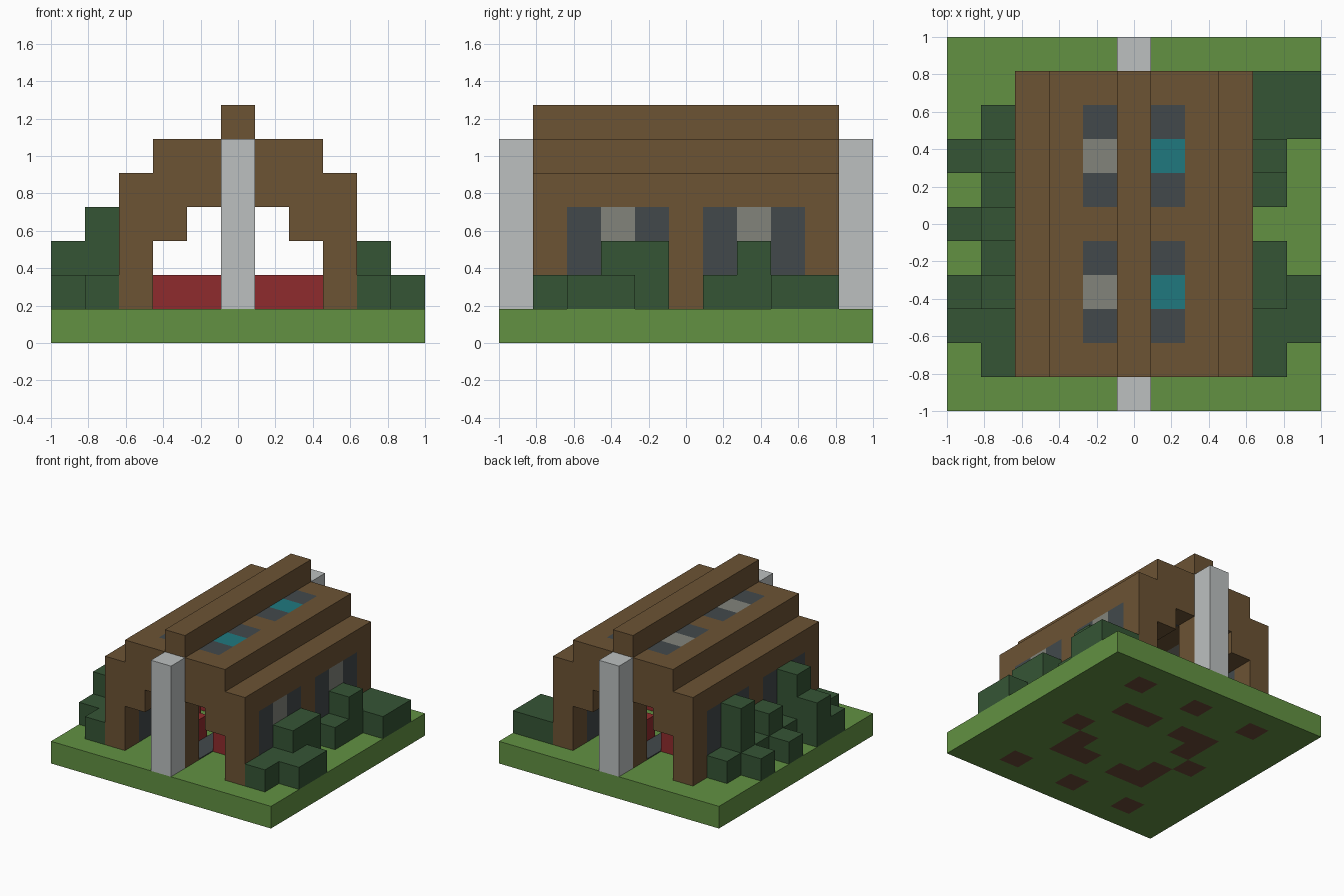
import bpy
import bmesh
from mathutils import Vector

if "Cube" in bpy.data.objects:
    bpy.data.objects.remove(bpy.data.objects["Cube"])

U = 2 / 11  # one building block


def make_material(name, hex_code):
    srgb = [int(hex_code[i:i + 2], 16) / 255 for i in (0, 2, 4)]
    colour = [c / 12.92 if c < 0.04 else ((c + 0.055) / 1.055) ** 2.4 for c in srgb] + [1]
    mat = bpy.data.materials.new(name)
    mat.use_nodes = True
    mat.diffuse_color = colour
    bsdf = next(n for n in mat.node_tree.nodes if n.type == "BSDF_PRINCIPLED")
    bsdf.inputs["Base Color"].default_value = colour
    return mat


grass = make_material("grass green", "629142")
dirt = make_material("dirt brown", "6b4c39")
wood = make_material("wood brown", "6c5334")
slate = make_material("dark slate glass", "42494b")
pale = make_material("pale grey glass", "82837b")
teal = make_material("teal glass", "20797f")
leaf = make_material("leaf green", "355535")
stone = make_material("white stone", "bcc0c0")
red = make_material("seat red", "8f2b2d")


def finish(name, bm, mats):
    bmesh.ops.recalc_face_normals(bm, faces=bm.faces)
    mesh = bpy.data.meshes.new(name)
    bm.to_mesh(mesh)
    bm.free()
    for m in mats:
        mesh.materials.append(m)
    obj = bpy.data.objects.new(name, mesh)
    bpy.context.collection.objects.link(obj)
    return obj


def add_box(bm, lo, hi):
    """Box between two corners given in block units."""
    lo, hi = Vector(lo) * U, Vector(hi) * U
    verts = bmesh.ops.create_cube(bm, size=1)["verts"]
    bmesh.ops.scale(bm, vec=hi - lo, verts=verts)
    bmesh.ops.translate(bm, vec=(lo + hi) / 2, verts=verts)


def column(bm, x, y, height):
    """One block wide stack standing on the ground slab."""
    add_box(bm, (x - .5, y - .5, 1), (x + .5, y + .5, 1 + height))


# Ground slab, with dirt patches underneath the solid blocks
dirt_cells = {(2, -1), (-2, -1), (-2, 1), (0, 4), (0, -4)}
for sy in (-1, 1):
    for sx in (-1, 1):
        dirt_cells |= {(3 * sx, 4 * sy), (3 * sx, 0), (sx, 2 * sy), (2 * sx, 2 * sy)}
bm = bmesh.new()
bmesh.ops.create_grid(bm, x_segments=11, y_segments=11, size=1)
bottom = bm.faces[:]
for f in bottom:
    c = f.calc_center_median() / U
    f.material_index = int((round(c.x), round(c.y)) in dirt_cells)
rim = [e for e in bm.edges if e.is_boundary]
edge = bmesh.ops.extrude_edge_only(bm, edges=rim)["geom"]
bmesh.ops.translate(bm, vec=(0, 0, U), verts=[v for v in edge if isinstance(v, bmesh.types.BMVert)])
bmesh.ops.contextual_create(bm, geom=[e for e in bm.edges if e.is_boundary])
for f in bm.faces:
    if f.calc_center_median().z > U * .1:
        f.material_index = 0
finish("ground_slab", bm, [grass, dirt])

# House shell: stepped arch profile swept from front to back
half = [(.5, 7), (.5, 6), (1.5, 6), (2.5, 6), (2.5, 5), (3.5, 5), (3.5, 4),
        (3.5, 1), (2.5, 1), (2.5, 3), (1.5, 3), (1.5, 4), (.5, 4)]
profile = half + [(-x, z) for x, z in reversed(half)]
bm = bmesh.new()
rings = [[bm.verts.new((x * U, (k - 4.5) * U, z * U)) for x, z in profile] for k in range(10)]
n = len(profile)
for a, b in zip(rings, rings[1:]):
    for i in range(n):
        bm.faces.new((a[i], a[(i + 1) % n], b[(i + 1) % n], b[i]))
bm.faces.new(rings[0])
bm.faces.new(rings[-1])
bm.normal_update()
# Wall windows and skylights: slate bays with a coloured middle
for f in bm.faces:
    c = f.calc_center_median() / U
    bay = round(abs(c.y))
    wall = abs(f.normal.x) > .5 and c.z < 3 and abs(c.x) > 2
    skylight = abs(f.normal.z) > .5 and .9 < abs(c.x) < 1.1
    if bay in (1, 2, 3) and (wall or skylight):
        f.material_index = 1 if bay != 2 else (3 if skylight and c.x > 0 else 2)
finish("house_shell", bm, [wood, slate, pale, teal])

# Door columns and the tall posts outside them
for side, label in ((-1, "front"), (1, "back")):
    bm = bmesh.new()
    column(bm, 0, 4 * side, 3)
    finish(label + "_door_column", bm, [wood])
    bm = bmesh.new()
    column(bm, 0, 5 * side, 5)
    finish(label + "_post", bm, [stone])

# Seats either side of the aisle
bm = bmesh.new()
for y in (-2, 2):
    for x in (-1.5, 1.5):
        add_box(bm, (x - 1, y - .5, 1), (x + 1, y + .5, 2))
for x, y in ((2, -1), (-2, -1), (-2, 1)):
    column(bm, x, y, 1)
finish("seats", bm, [red])

# Aisle runner
bm = bmesh.new()
add_box(bm, (-.5, -3.5, 1), (.5, 3.5, 1.04))
finish("aisle_runner", bm, [slate])


# Hedges: heights in blocks for consecutive cells, front to back
def hedge(name, rows):
    bm = bmesh.new()
    for x, heights in rows:
        for i, h in enumerate(heights):
            if h != "0":
                column(bm, x, i - 4, int(h))
    finish(name, bm, [leaf])


hedge("left_hedge", [(4, "112201211"), (5, "011000011")])
hedge("right_hedge", [(-4, "113121310"), (-5, "012010100")])
